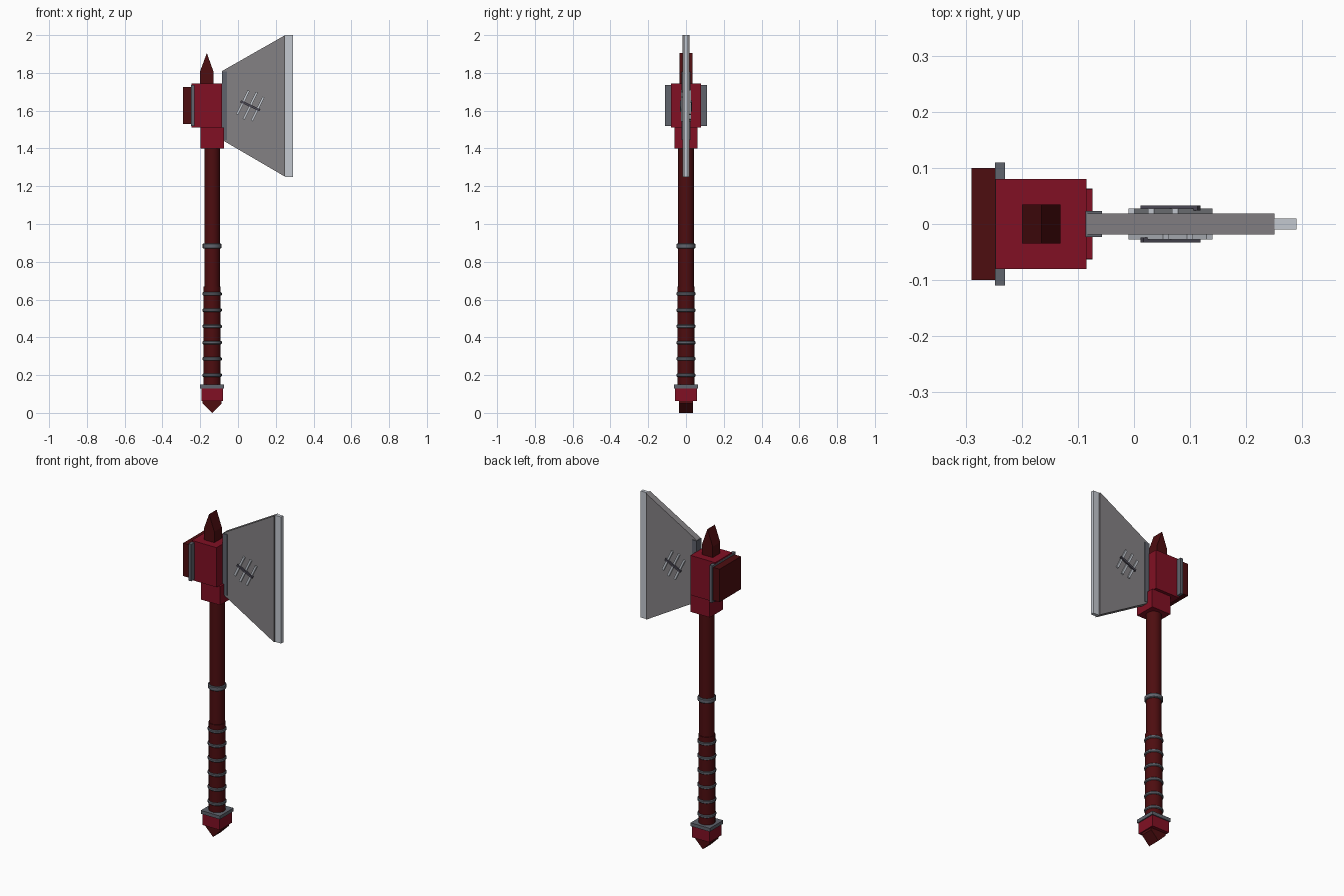
import bpy, bmesh, math
from mathutils import Matrix, Vector

if "Cube" in bpy.data.objects:
    bpy.data.objects.remove(bpy.data.objects["Cube"])


def mat(name, rgb):
    m = bpy.data.materials.new(name)
    m.diffuse_color = (*rgb, 1)
    m.use_nodes = True
    m.node_tree.nodes["Principled BSDF"].inputs["Base Color"].default_value = m.diffuse_color
    return m


RED = mat("crimson", (0.22, 0.005, 0.017))
WOOD = mat("dark red", (0.075, 0.004, 0.005))
BLADE = mat("blade grey", (0.23, 0.22, 0.23))
EDGE = mat("light steel", (0.55, 0.58, 0.63))
STEEL = mat("dark steel", (0.115, 0.125, 0.15))
BAR = mat("purple grey", (0.07, 0.065, 0.09))
CX = -0.137  # axis of the shaft


def finish(name, bm, material):
    bmesh.ops.recalc_face_normals(bm, faces=bm.faces)
    me = bpy.data.meshes.new(name)
    bm.to_mesh(me)
    bm.free()
    me.materials.append(material)
    ob = bpy.data.objects.new(name, me)
    bpy.context.collection.objects.link(ob)
    return ob


def prism(name, pts, half_y, material):
    """Extrude an x/z outline symmetrically along y."""
    bm = bmesh.new()
    f = bm.faces.new([bm.verts.new((x, -half_y, z)) for x, z in pts])
    r = bmesh.ops.extrude_face_region(bm, geom=[f])
    vs = [v for v in r["geom"] if isinstance(v, bmesh.types.BMVert)]
    bmesh.ops.translate(bm, verts=vs, vec=(0, 2 * half_y, 0))
    return finish(name, bm, material)


def box(name, x0, x1, half_y, z0, z1, material):
    return prism(name, [(x0, z0), (x1, z0), (x1, z1), (x0, z1)], half_y, material)


def cyl(name, r, z0, z1, material, bevel=0):
    bm = bmesh.new()
    bmesh.ops.create_cone(bm, cap_ends=True, segments=20, radius1=r, radius2=r,
                          depth=z1 - z0,
                          matrix=Matrix.Translation((CX, 0, (z0 + z1) / 2)))
    if bevel:
        rim = [e for e in bm.edges if abs(e.verts[0].co.z - e.verts[1].co.z) < 1e-5]
        bmesh.ops.bevel(bm, geom=rim, offset=bevel, segments=1, affect='EDGES')
    ob = finish(name, bm, material)
    bpy.ops.object.select_all(action='DESELECT')
    ob.select_set(True)
    bpy.context.view_layer.objects.active = ob
    bpy.ops.object.shade_smooth_by_angle(angle=math.radians(30))
    return ob


def strip(name, x, z, length, width, y0, y1, angle, side, material):
    """Thin tilted plate on one blade face; side -1 front, 1 back (turned about z)."""
    bm = bmesh.new()
    bmesh.ops.create_cube(bm, size=1)
    m = (Matrix.Translation((x, -(y0 + y1) / 2, z)) @ Matrix.Rotation(-angle, 4, 'Y')
         @ Matrix.Diagonal((length, y1 - y0, width, 1)))
    if side > 0:
        c = Vector((0.065, 0, 0))
        m = (Matrix.Translation(c) @ Matrix.Rotation(math.pi, 4, 'Z')
             @ Matrix.Translation(-c) @ m)
    bmesh.ops.transform(bm, matrix=m, verts=bm.verts)
    return finish(name, bm, material)


# Shaft, grip and rings
cyl("shaft", 0.0415, 0.6, 1.42, WOOD)
cyl("grip", 0.0455, 0.12, 0.67, WOOD)
cyl("shaft_ring", 0.05, 0.87, 0.897, STEEL, 0.004)
for i in range(6):
    z = 0.2 + i * 0.086
    cyl(f"grip_ring_{i + 1}", 0.051, z - 0.009, z + 0.009, STEEL, 0.004)

# Pommel
box("pommel_plate", CX - 0.063, CX + 0.063, 0.063, 0.13, 0.15, STEEL)
box("pommel_block", CX - 0.057, CX + 0.057, 0.057, 0.063, 0.13, RED)
prism("pommel_tip", [(CX - 0.05, 0.066), (CX - 0.05, 0.05), (CX, 0.0),
                     (CX + 0.05, 0.05), (CX + 0.05, 0.066)], 0.038, WOOD)

# Head block, collar, hammer face and top spike
box("collar", CX - 0.062, CX + 0.063, 0.062, 1.4, 1.51, RED)
box("head_block", -0.247, -0.085, 0.08, 1.51, 1.745, RED)
box("hammer_plate", -0.248, -0.23, 0.11, 1.518, 1.737, STEEL)
box("hammer_face", -0.29, -0.248, 0.1, 1.53, 1.725, WOOD)
prism("top_spike", [(-0.2, 1.745), (-0.131, 1.745), (-0.131, 1.81),
                    (-0.165, 1.905), (-0.2, 1.81)], 0.035, WOOD)

# Blade with its root and cutting edge
prism("blade", [(-0.084, 1.445), (0.25, 1.25), (0.25, 2.0), (-0.084, 1.81)], 0.019, BLADE)
box("blade_root", -0.086, -0.057, 0.0235, 1.445, 1.808, STEEL)
box("cutting_edge", 0.25, 0.29, 0.01, 1.25, 2.0, EDGE)

# Crossed strips on both blade faces
for side, tag in ((-1, "front"), (1, "back")):
    for i, length in enumerate((0.14, 0.16, 0.14)):
        k = i - 1
        strip(f"light_strip_{tag}_{i + 1}", 0.065 + 0.039 * k, 1.626 - 0.017 * k,
              length, 0.012, 0.019, 0.0275, math.radians(64), side, EDGE)
    strip(f"dark_strip_{tag}", 0.065, 1.626, 0.112, 0.012, 0.024, 0.033,
          math.radians(-25), side, BAR)
